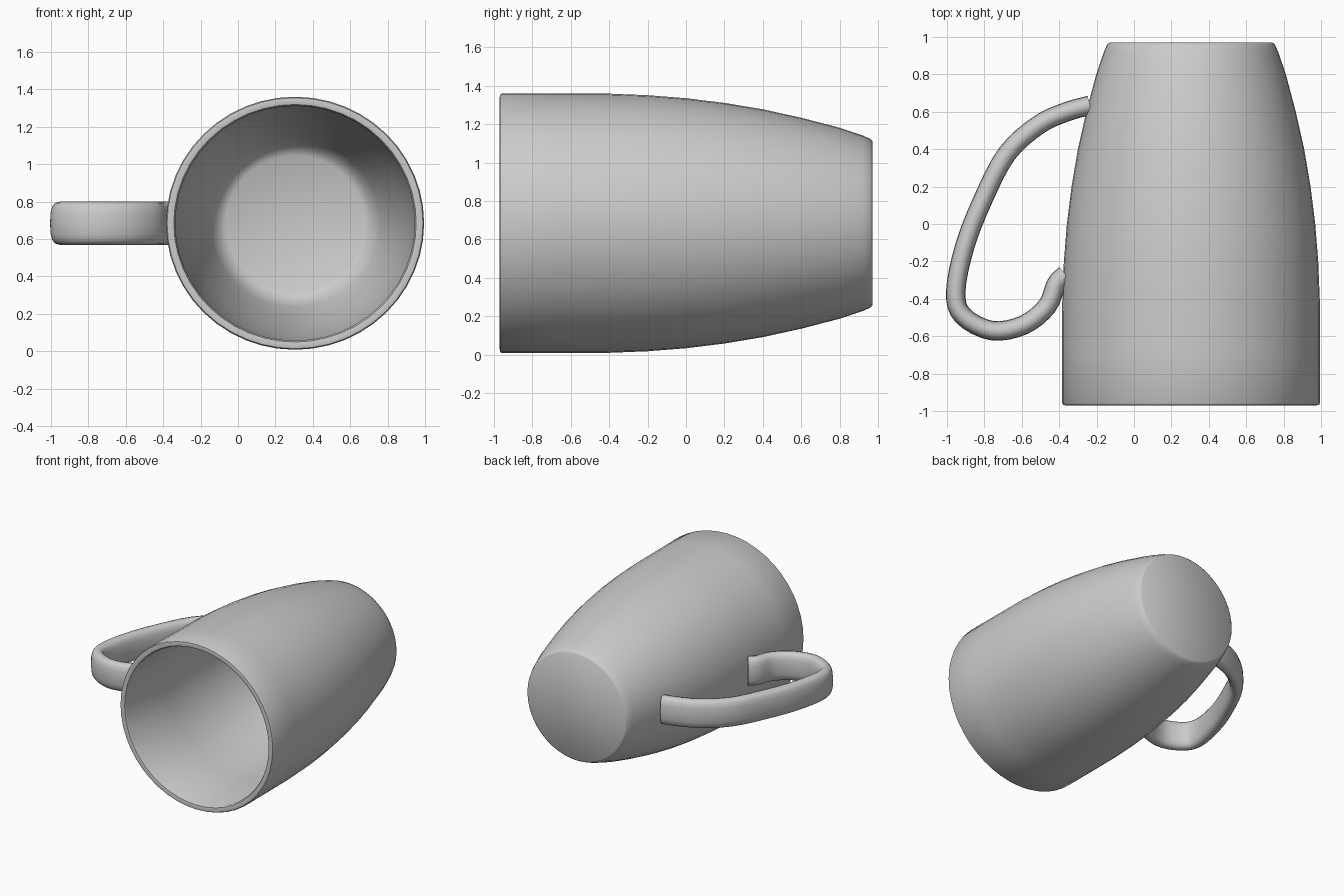
import bpy, bmesh, math
from mathutils import Vector

if "Cube" in bpy.data.objects:
    bpy.data.objects.remove(bpy.data.objects["Cube"])

CX, CZ = 0.305, 0.684      # mug axis runs along y
SEG = 48


def skin(name, rings, angle, cap_start=True, cap_end=True):
    """Join a list of equal-sized point rings into a closed, smooth object."""
    bm = bmesh.new()
    loops = [[bm.verts.new(p) for p in r] for r in rings]
    n = len(loops[0])
    for a, b in zip(loops, loops[1:]):
        for i in range(n):
            j = (i + 1) % n
            bm.faces.new((a[i], a[j], b[j], b[i]))
    if cap_start:
        bm.faces.new(loops[0])
    if cap_end:
        bm.faces.new(loops[-1])
    bmesh.ops.recalc_face_normals(bm, faces=bm.faces)
    me = bpy.data.meshes.new(name)
    bm.to_mesh(me)
    bm.free()
    ob = bpy.data.objects.new(name, me)
    bpy.context.collection.objects.link(ob)
    bpy.ops.object.select_all(action='DESELECT')
    ob.select_set(True)
    bpy.context.view_layer.objects.active = ob
    bpy.ops.object.shade_smooth_by_angle(angle=math.radians(angle))
    return ob


def smooth_path(pts, steps):
    """Catmull-Rom curve through the points."""
    p = [Vector(q) for q in pts]
    p = [2 * p[0] - p[1]] + p + [2 * p[-1] - p[-2]]
    out = []
    for i in range(1, len(p) - 2):
        a, b, c, d = p[i - 1:i + 3]
        for s in range(steps):
            t = s / steps
            out.append(0.5 * (2 * b + (c - a) * t + (2 * a - 5 * b + 4 * c - d) * t * t
                              + (3 * b - a - 3 * c + d) * t ** 3))
    return out + [p[-2]]


# Mug body: (radius, y) from outer base, along the wall, over the rim, to the inner floor
profile = [(0.435, 0.97), (0.448, 0.96), (0.466, 0.92), (0.507, 0.80), (0.560, 0.60),
           (0.605, 0.40), (0.639, 0.20), (0.664, 0.0), (0.680, -0.20), (0.689, -0.42),
           (0.690, -0.70), (0.690, -0.955), (0.684, -0.967), (0.668, -0.97), (0.648, -0.966),
           (0.640, -0.95), (0.640, -0.42), (0.630, -0.20), (0.614, 0.0), (0.589, 0.20),
           (0.554, 0.40), (0.508, 0.60), (0.455, 0.80), (0.415, 0.885), (0.370, 0.91)]
rings = []
for r, y in profile:
    rings.append([(CX + r * math.cos(2 * math.pi * i / SEG), y,
                   CZ + 0.98 * r * math.sin(2 * math.pi * i / SEG)) for i in range(SEG)])
skin("mug_body", rings, 40)

# Handle: flattened rounded section swept along an ear-shaped path
path = smooth_path([(-0.235, 0.635), (-0.36, 0.60), (-0.51, 0.53), (-0.68, 0.375),
                    (-0.81, 0.125), (-0.905, -0.12), (-0.953, -0.36), (-0.915, -0.49),
                    (-0.76, -0.57), (-0.59, -0.54), (-0.465, -0.44), (-0.415, -0.32),
                    (-0.365, -0.27)], 4)


def power(v, e):
    return math.copysign(abs(v) ** e, v)


rings = []
for k, p in enumerate(path):
    t = (path[min(k + 1, len(path) - 1)] - path[max(k - 1, 0)]).normalized()
    side = Vector((-t.y, t.x))
    ring = []
    for i in range(16):
        a = 2 * math.pi * i / 16
        q = p + side * 0.052 * power(math.cos(a), 0.75)
        ring.append((q.x, q.y, CZ + 0.115 * power(math.sin(a), 0.75)))
    rings.append(ring)
skin("handle", rings, 50)
